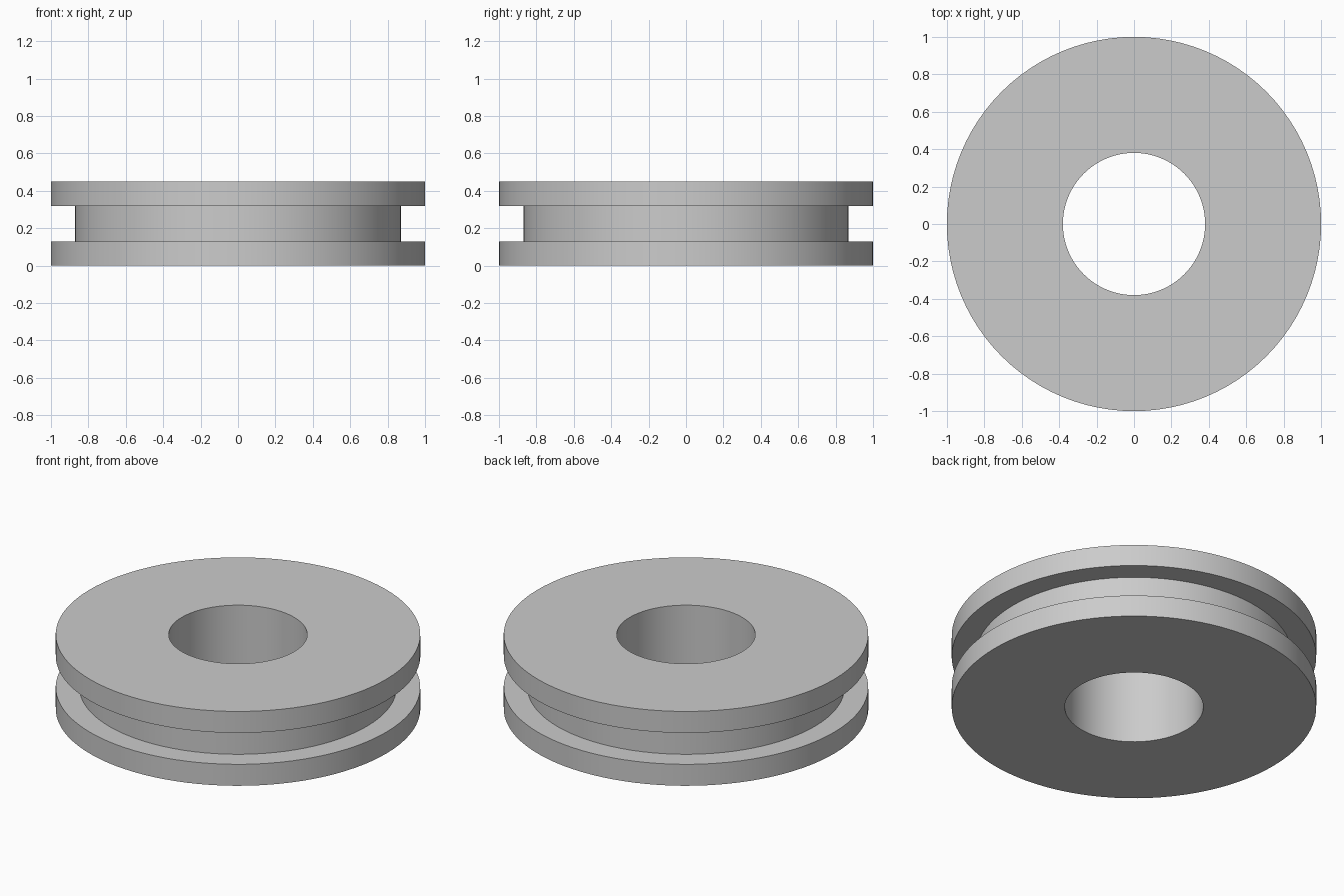
import bpy
import bmesh
import math

cube = bpy.data.objects.get("Cube")
if cube:
    bpy.data.objects.remove(cube, do_unlink=True)

SEGMENTS = 96
HEIGHT, FLANGE = 0.45, 0.13
RIM, GROOVE, BORE = 1.0, 0.87, 0.38

grey = bpy.data.materials.new("plain grey")
grey.use_nodes = True
colour = (0.6, 0.6, 0.6, 1)
grey.diffuse_color = colour
grey.node_tree.nodes["Principled BSDF"].inputs["Base Color"].default_value = colour


def lathe(name, profile):
    """Turn a closed (radius, height) profile around the z axis."""
    bm = bmesh.new()
    rings = []
    for i in range(SEGMENTS):
        a = 2 * math.pi * i / SEGMENTS
        rings.append([bm.verts.new((r * math.cos(a), r * math.sin(a), z)) for r, z in profile])
    n = len(profile)
    for i in range(SEGMENTS):
        here, after = rings[i], rings[(i + 1) % SEGMENTS]
        for j in range(n):
            k = (j + 1) % n
            bm.faces.new((here[j], after[j], after[k], here[k]))
    bmesh.ops.recalc_face_normals(bm, faces=bm.faces)
    mesh = bpy.data.meshes.new(name)
    bm.to_mesh(mesh)
    bm.free()
    mesh.materials.append(grey)
    obj = bpy.data.objects.new(name, mesh)
    bpy.context.collection.objects.link(obj)
    bpy.context.view_layer.objects.active = obj
    obj.select_set(True)
    bpy.ops.object.shade_smooth_by_angle(angle=math.radians(30))
    obj.select_set(False)
    return obj


# Grooved wheel: two flanges, recessed hub and through bore in one section
bottom, top = FLANGE, HEIGHT - FLANGE
lathe("grooved_wheel", [
    (BORE, 0), (RIM, 0), (RIM, bottom), (GROOVE, bottom),
    (GROOVE, top), (RIM, top), (RIM, HEIGHT), (BORE, HEIGHT),
])
